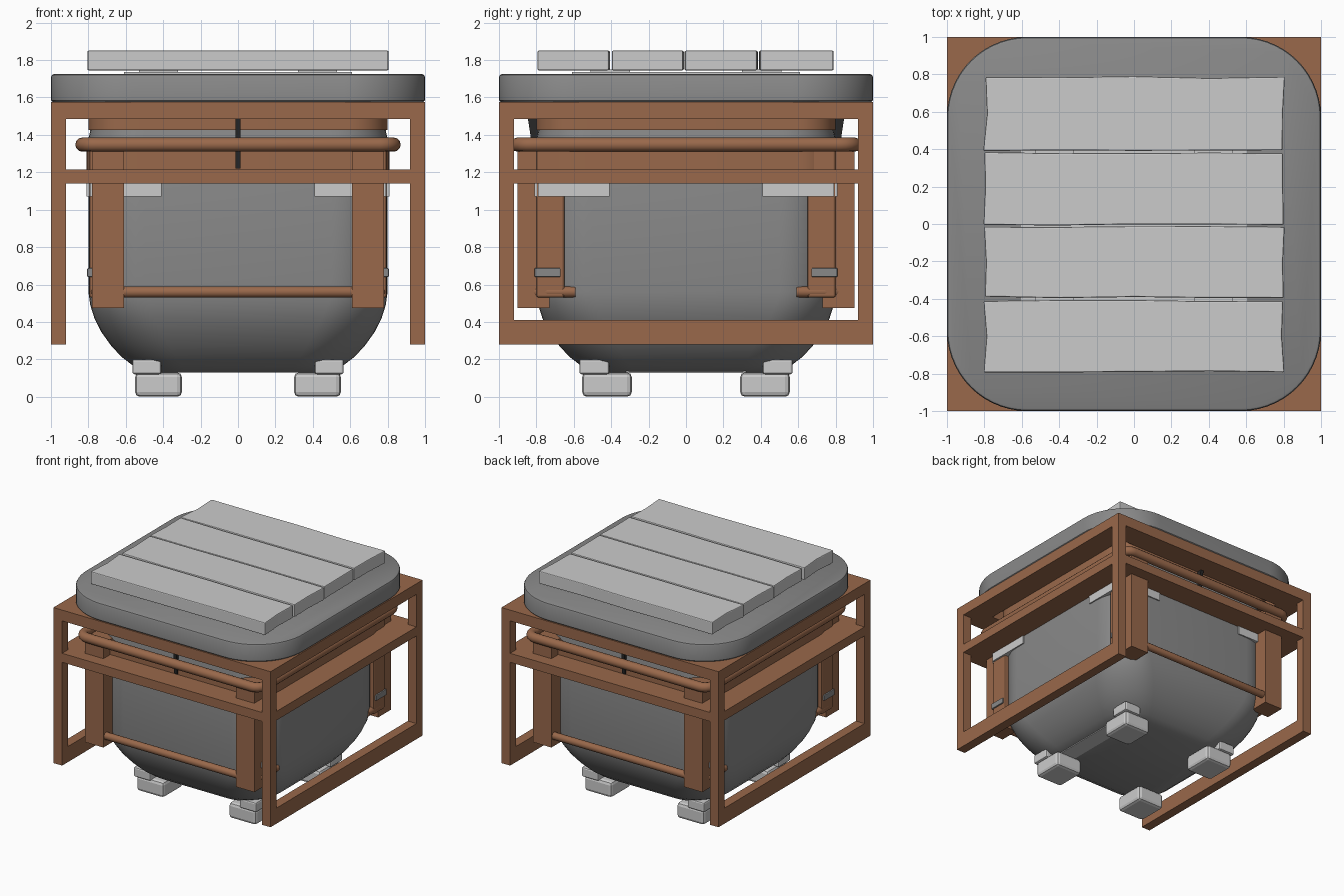
import bpy, bmesh, math, random

if "Cube" in bpy.data.objects:
    bpy.data.objects.remove(bpy.data.objects["Cube"])

random.seed(4)


def material(name, rgb):
    m = bpy.data.materials.new(name)
    m.diffuse_color = (*rgb, 1)
    m.use_nodes = True
    m.node_tree.nodes["Principled BSDF"].inputs["Base Color"].default_value = m.diffuse_color
    return m


BROWN = material("brown", (0.32, 0.14, 0.07))
DARK = material("dark_grey", (0.25, 0.25, 0.25))
BLACK = material("black", (0.02, 0.02, 0.02))
SIGNS = [(-1, -1), (1, -1), (1, 1), (-1, 1)]


def finish(bm, name, mat=None, bevel=0, smooth=False):
    bmesh.ops.recalc_face_normals(bm, faces=bm.faces)
    me = bpy.data.meshes.new(name)
    bm.to_mesh(me)
    bm.free()
    ob = bpy.data.objects.new(name, me)
    bpy.context.collection.objects.link(ob)
    if mat:
        me.materials.append(mat)
    if bevel:
        mod = ob.modifiers.new("bevel", "BEVEL")
        mod.width = bevel
        mod.segments = 2
    if smooth:
        bpy.ops.object.select_all(action="DESELECT")
        ob.select_set(True)
        bpy.context.view_layer.objects.active = ob
        bpy.ops.object.shade_smooth_by_angle(angle=math.radians(35))
    return ob


def boxes(name, spans, mat=None, bevel=0):
    """One object from boxes given as (x0, x1, y0, y1, z0, z1)."""
    bm = bmesh.new()
    for x0, x1, y0, y1, z0, z1 in spans:
        vs = bmesh.ops.create_cube(bm, size=1)["verts"]
        for v in vs:
            v.co.x = x0 if v.co.x < 0 else x1
            v.co.y = y0 if v.co.y < 0 else y1
            v.co.z = z0 if v.co.z < 0 else z1
    return finish(bm, name, mat, bevel)


def corners(x0, x1, y0, y1, z0, z1):
    return [(*sorted((sx * x0, sx * x1)), *sorted((sy * y0, sy * y1)), z0, z1)
            for sx, sy in SIGNS]


def rounded_square(half, r, seg=10):
    c = half - r
    pts = []
    for k, (sx, sy) in enumerate(SIGNS):
        for i in range(seg + 1):
            a = math.pi + (k + i / seg) * math.pi / 2
            pts.append((sx * c + r * math.cos(a), sy * c + r * math.sin(a)))
    return pts


def loft(name, layers, mat=None, bevel=0, smooth=False):
    """Skin through (outline, z) layers and cap both ends."""
    bm = bmesh.new()
    rings = [[bm.verts.new((x, y, z)) for x, y in pts] for pts, z in layers]
    n = len(rings[0])
    for a, b in zip(rings, rings[1:]):
        for i in range(n):
            j = (i + 1) % n
            bm.faces.new((a[i], a[j], b[j], b[i]))
    bm.faces.new(rings[0])
    bm.faces.new(rings[-1])
    return finish(bm, name, mat, bevel, smooth)


def rod(name, pts, radius, closed=False):
    cu = bpy.data.curves.new(name, "CURVE")
    cu.dimensions = "3D"
    cu.bevel_depth = radius
    cu.bevel_resolution = 4
    cu.use_fill_caps = True
    sp = cu.splines.new("POLY")
    sp.points.add(len(pts) - 1)
    for p, co in zip(sp.points, pts):
        p.co = (*co, 1)
    sp.use_cyclic_u = closed
    sp.use_smooth = True
    cu.materials.append(BROWN)
    ob = bpy.data.objects.new(name, cu)
    bpy.context.collection.objects.link(ob)


def ring(inner, outer, reach, z0, z1):
    """Four boards around a square opening."""
    out = []
    for s in (-1, 1):
        a, b = sorted((s * inner, s * outer))
        out.append((-reach, reach, a, b, z0, z1))
        out.append((a, b, -min(reach, 0.92), min(reach, 0.92), z0, z1))
    return out


# Rounded pot body
profile = [(0.49, 0.22, 0.13), (0.56, 0.26, 0.165), (0.625, 0.29, 0.215),
           (0.68, 0.31, 0.275), (0.73, 0.32, 0.345), (0.768, 0.32, 0.42),
           (0.79, 0.31, 0.49), (0.80, 0.30, 0.56), (0.80, 0.30, 1.38),
           (0.79, 0.30, 1.42), (0.79, 0.30, 1.57)]
loft("pot_body", [(rounded_square(h, r), z) for h, r, z in profile], DARK, smooth=True)

# Lid and the thin raised panel on it
lid = [(0.99, 0.42, 1.575), (1.0, 0.43, 1.585), (1.0, 0.43, 1.71),
       (0.995, 0.425, 1.72), (0.985, 0.415, 1.725)]
loft("lid", [(rounded_square(h, r, 14), z) for h, r, z in lid], DARK, smooth=True)
boxes("lid_panel", [(-0.61, 0.61, -0.61, 0.61, 1.72, 1.736)])
boxes("plank_pads", corners(0.32, 0.53, 0.30, 0.51, 1.73, 1.75))

# Four planks with slightly uneven edges
for i, (y0, y1) in enumerate([(-0.79, -0.41), (-0.392, -0.016), (-0.003, 0.38), (0.393, 0.785)]):
    def j(a=0.007):
        return random.uniform(-a, a)
    xs = [-0.8, -0.4, 0, 0.4, 0.8]
    outline = [(x + j(), y0 + j(0.005)) for x in xs] + [(0.79 + j(), (y0 + y1) / 2)]
    outline += [(x + j(), y1 + j(0.005)) for x in reversed(xs)] + [(-0.79 + j(), (y0 + y1) / 2)]
    loft(f"plank_{i + 1}", [(outline, 1.745), (outline, 1.85)], bevel=0.007)

# Outer frame: top ring, corner legs, side bottom rails, middle shelf
boxes("frame_top", ring(0.80, 1.0, 1.0, 1.485, 1.575), BROWN)
boxes("frame_legs", corners(0.92, 1.0, 0.92, 1.0, 0.28, 1.485), BROWN)
boxes("frame_side_rails", [(-1, -0.92, -0.92, 0.92, 0.28, 0.41),
                           (0.92, 1, -0.92, 0.92, 0.28, 0.41)], BROWN)
boxes("middle_shelf", ring(0.79, 1.0, 0.92, 1.14, 1.215), BROWN)

# Brown bands around the pot
for name, half, z0, z1 in [("lower_collar", 0.81, 1.145, 1.33), ("upper_collar", 0.80, 1.425, 1.57)]:
    pts = rounded_square(half, 0.2)
    loft(name, [(pts, z0), (pts, z1)], BROWN, smooth=True)

# Corner posts and side panels with grey clips
boxes("corner_posts", corners(0.61, 0.78, 0.73, 0.90, 0.475, 1.34), BROWN)
boxes("side_panels", corners(0.66, 0.795, 0.65, 0.80, 0.53, 1.34), BROWN, 0.012)
boxes("panel_clips", corners(0.68, 0.806, 0.67, 0.81, 0.64, 0.688), DARK, 0.006)
boxes("corner_brackets", corners(0.41, 0.79, 0.64, 0.81, 1.07, 1.145)
      + corners(0.64, 0.81, 0.41, 0.79, 1.07, 1.145))

# Upper rod ring, and lower rods wrapping the pot's corners
upper = [(x * 0.832 / 0.9, y, 1.348) for x, y in rounded_square(0.9, 0.08, 5)]
rod("upper_rod_ring", upper, 0.038, True)
half_path = [(0.768, 0.59), (0.768, 0.74), (0.755, 0.80), (0.71, 0.85), (0.65, 0.865)]
for name, s in (("front_lower_rod", -1), ("back_lower_rod", 1)):
    path = half_path + [(-x, y) for x, y in reversed(half_path)]
    rod(name, [(x, s * y, 0.56) for x, y in path], 0.03)

# Black tapered fins at front and back
for name, s in (("front_fin", -1), ("back_fin", 1)):
    layers = [([(-0.013, s * 0.78), (0.013, s * 0.78), (0.013, s * y), (-0.013, s * y)], z)
              for y, z in ((0.82, 1.22), (0.832, 1.40), (0.845, 1.485))]
    loft(name, layers, BLACK)

# Feet with stepped tops, and the strip under the pot
boxes("feet", corners(0.30, 0.55, 0.29, 0.555, 0, 0.13), None, 0.025)
boxes("feet_tops", corners(0.41, 0.565, 0.41, 0.57, 0.12, 0.20), None, 0.012)
boxes("foot_strip", [(0.36, 0.50, -0.32, 0.32, 0.128, 0.165)])
